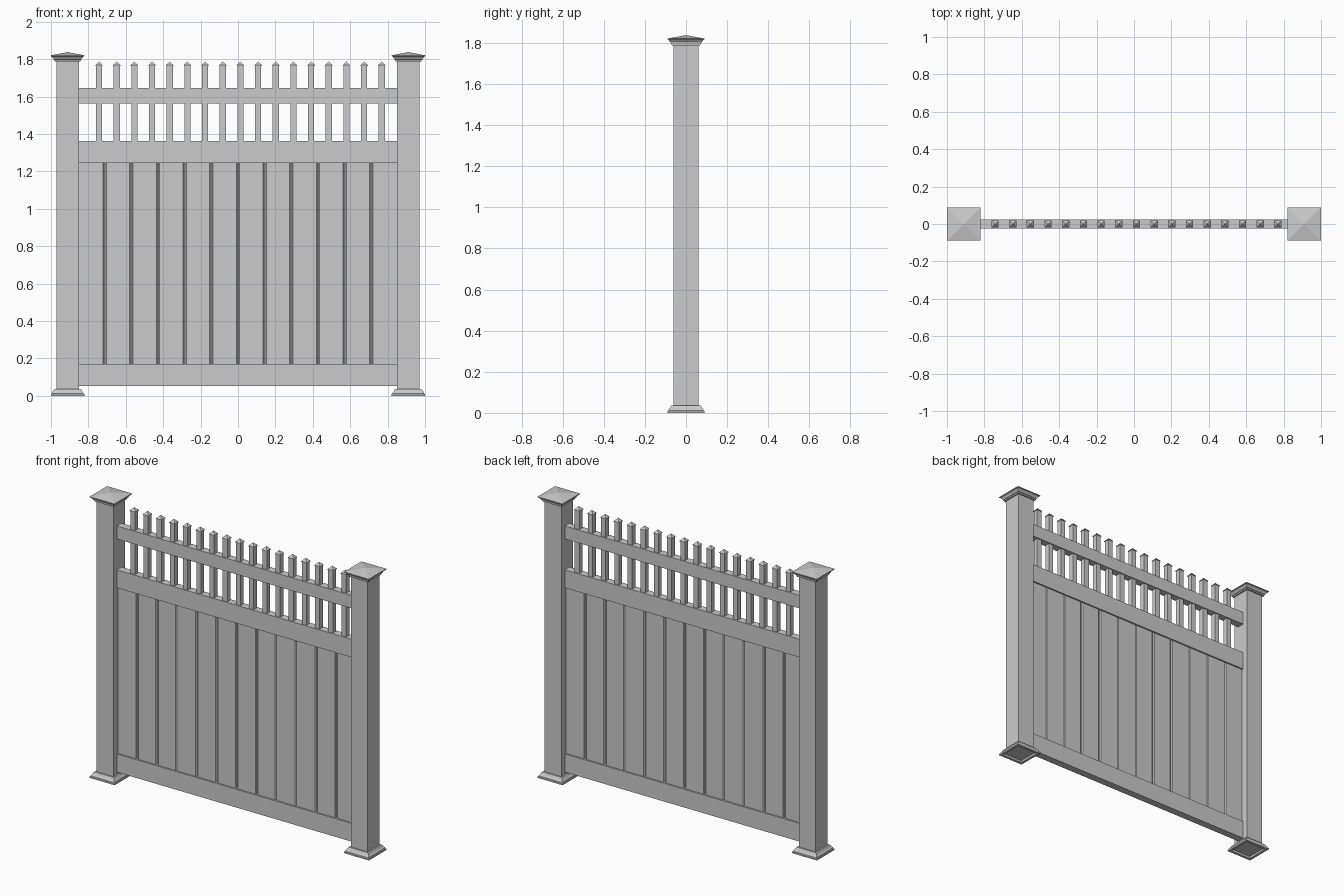
import bpy, bmesh

if "Cube" in bpy.data.objects:
    bpy.data.objects.remove(bpy.data.objects["Cube"])

POST_X = 0.911   # post centre
INNER = 0.856    # rails and panel run just into the posts


def finish(name, bm):
    bmesh.ops.recalc_face_normals(bm, faces=bm.faces)
    mesh = bpy.data.meshes.new(name)
    bm.to_mesh(mesh)
    bm.free()
    obj = bpy.data.objects.new(name, mesh)
    bpy.context.collection.objects.link(obj)
    return obj


def square_stack(name, profile, x):
    """Square rings from (half width, z) pairs; zero width makes a point."""
    bm = bmesh.new()
    rings = []
    for h, z in profile:
        if h == 0:
            rings.append([bm.verts.new((x, 0, z))] * 4)
        else:
            rings.append([bm.verts.new((x + sx * h, sy * h, z))
                          for sx, sy in ((-1, -1), (1, -1), (1, 1), (-1, 1))])
    for a, b in zip(rings, rings[1:]):
        for i in range(4):
            j = (i + 1) % 4
            bm.faces.new(list(dict.fromkeys((a[i], a[j], b[j], b[i]))))
    for ring in (rings[0], rings[-1]):
        if len(set(ring)) == 4:
            bm.faces.new(ring)
    return finish(name, bm)


def rail(name, z0, z1, half_y):
    bm = bmesh.new()
    bmesh.ops.create_cube(bm, size=1)
    for v in bm.verts:
        v.co = (v.co.x * 2 * INNER, v.co.y * 2 * half_y,
                (z0 + z1) / 2 + v.co.z * (z1 - z0))
    return finish(name, bm)


# Posts with moulded caps and base collars
cap = [(0.062, 1.788), (0.069, 1.788), (0.070, 1.796), (0.074, 1.798),
       (0.076, 1.804), (0.082, 1.810), (0.084, 1.814), (0.089, 1.816),
       (0.089, 1.821), (0, 1.838)]
base = [(0.070, 0.012), (0.072, 0.0), (0.089, 0.0), (0.089, 0.009),
        (0.085, 0.012), (0.083, 0.019), (0.077, 0.025), (0.074, 0.032),
        (0.070, 0.037), (0.060, 0.037)]
for side, x in (("left", -POST_X), ("right", POST_X)):
    square_stack(side + "_post", [(0.060, 0.012), (0.060, 1.80)], x)
    square_stack(side + "_post_cap", cap, x)
    square_stack(side + "_post_base", base, x)

# Horizontal rails
rail("bottom_rail", 0.052, 0.170, 0.024)
rail("middle_rail", 1.245, 1.362, 0.024)
rail("top_rail", 1.562, 1.646, 0.024)

# Pickets with small pointed caps
for i in range(17):
    square_stack("picket_%02d" % (i + 1),
                 [(0.0165, 1.30), (0.0165, 1.764), (0.0195, 1.764),
                  (0.0195, 1.768), (0, 1.788)], -0.743 + i * 0.0945)

# Tongue-and-groove boards, V-grooved on both faces
pitch, half_y, groove, depth = 0.1426, 0.014, 0.009, 0.005
front = [(-INNER, half_y)]
for i in range(-5, 6):
    c = i * pitch
    front += [(c - groove, half_y), (c - 0.003, half_y - depth),
              (c + 0.003, half_y - depth), (c + groove, half_y)]
front.append((INNER, half_y))
bm = bmesh.new()
cols = [[bm.verts.new((x, s * y, z)) for s, z in
         ((-1, 0.16), (1, 0.16), (1, 1.255), (-1, 1.255))] for x, y in front]
for a, b in zip(cols, cols[1:]):
    for i in range(4):
        j = (i + 1) % 4
        bm.faces.new((a[i], a[j], b[j], b[i]))
bm.faces.new(cols[0])
bm.faces.new(cols[-1])
finish("board_panel", bm)
